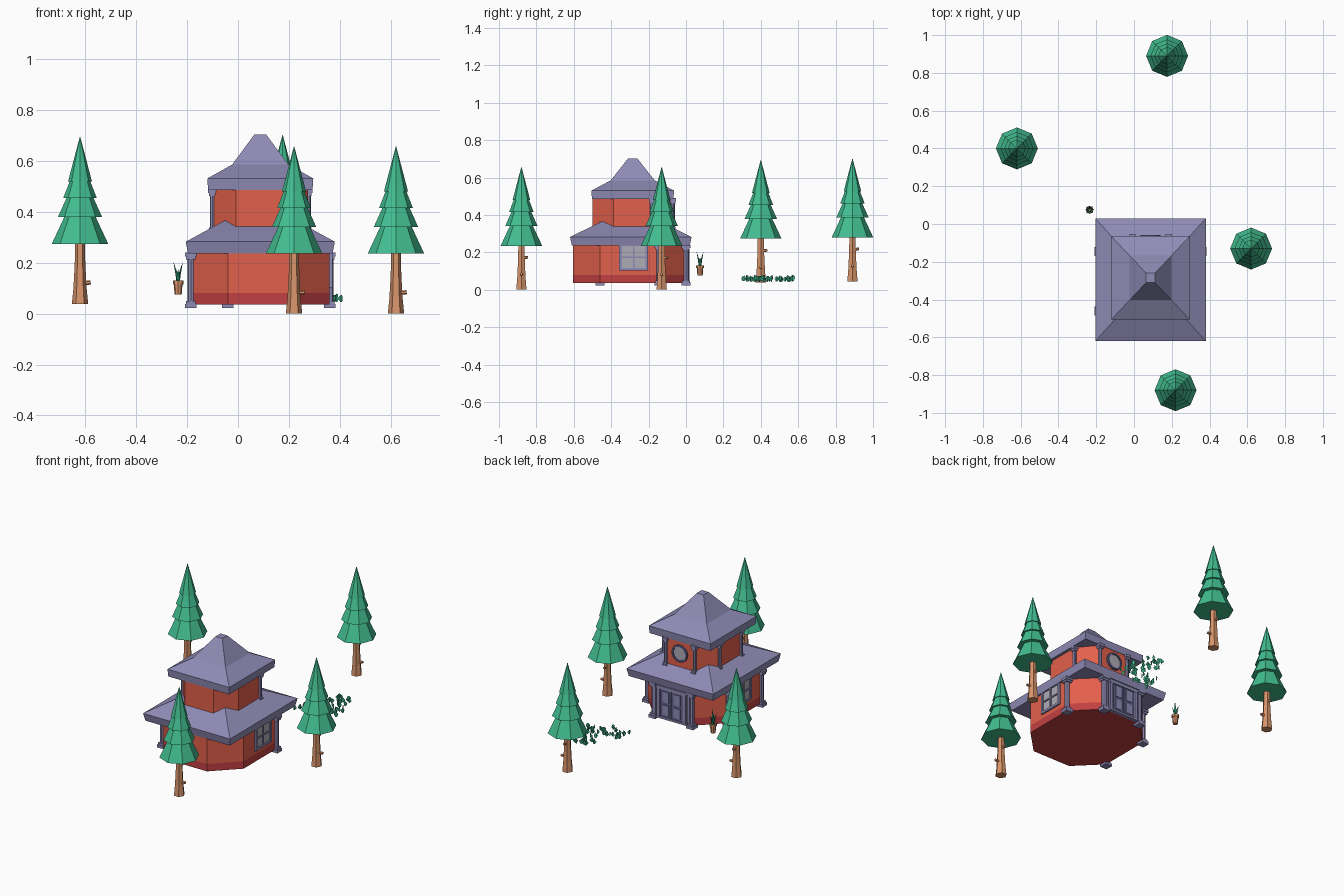
import bpy, bmesh, math, random
from mathutils import Matrix, Vector

if "Cube" in bpy.data.objects:
    bpy.data.objects.remove(bpy.data.objects["Cube"])

random.seed(4)


def mat(name, r, g, b):
    m = bpy.data.materials.new(name)
    m.diffuse_color = [(c / 255) ** 2.2 for c in (r, g, b)] + [1]
    m.use_nodes = True
    m.node_tree.nodes["Principled BSDF"].inputs["Base Color"].default_value = m.diffuse_color
    return m


GREEN = mat("foliage_green", 68, 188, 144)
LEAF = mat("leaf_green", 45, 140, 105)
BARK = mat("bark", 214, 146, 106)
RED = mat("wall_red", 226, 96, 76)
BASE = mat("base_red", 192, 66, 68)
ROOF = mat("roof_purple", 142, 138, 180)
DOOR = mat("door_purple", 98, 94, 136)
GLASS = mat("glass", 172, 170, 180)


def finish(name, bm, m):
    me = bpy.data.meshes.new(name)
    bmesh.ops.recalc_face_normals(bm, faces=bm.faces)
    bm.to_mesh(me)
    bm.free()
    ob = bpy.data.objects.new(name, me)
    me.materials.append(m)
    bpy.context.collection.objects.link(ob)
    return ob


def loft(bm, rings):
    """Skin a list of equal-length point loops and cap both ends."""
    vs = [[bm.verts.new(p) for p in r] for r in rings]
    n = len(vs[0])
    for a, b in zip(vs, vs[1:]):
        for i in range(n):
            bm.faces.new((a[i], a[(i + 1) % n], b[(i + 1) % n], b[i]))
    bm.faces.new(vs[0][::-1])
    bm.faces.new(vs[-1])


def ring(x, y, z, r, n=8, rot=0.0):
    return [(x + r * math.cos(rot + math.tau * i / n),
             y + r * math.sin(rot + math.tau * i / n), z) for i in range(n)]


def rect(x, y, z, hx, hy):
    return [(x - hx, y - hy, z), (x + hx, y - hy, z), (x + hx, y + hy, z), (x - hx, y + hy, z)]


def octagon(x, y, z, hx, hy, cx, cy):
    half = [(hx, -hy + cy), (hx, hy - cy), (hx - cx, hy), (-hx + cx, hy)]
    return [(x + s * a, y + s * b, z) for s in (1, -1) for a, b in half]


def box(bm, c, s):
    bmesh.ops.create_cube(bm, size=1, matrix=Matrix.Translation(c) @ Matrix.Diagonal((*s, 1)))


def rod(bm, p, q, r0, r1, n=6):
    p, q = Vector(p), Vector(q)
    d = q - p
    m = Matrix.Translation((p + q) / 2) @ d.to_track_quat('Z', 'Y').to_matrix().to_4x4()
    bmesh.ops.create_cone(bm, cap_ends=True, segments=n, radius1=r0, radius2=r1, depth=d.length, matrix=m)


# Pine trees: flared trunk, two branch stubs, four stacked octagonal skirts
def tree(i, x, y, z):
    bm = bmesh.new()
    loft(bm, [ring(x, y, z + h, r, 6) for h, r in ((0, .032), (.06, .026), (.15, .021), (.27, .018))])
    rod(bm, (x, y, z + .08), (x + .042, y, z + .084), .009, .008)
    rod(bm, (x, y, z + .168), (x, y + .035, z + .174), .009, .007)
    finish(f"tree_trunk_{i}", bm, BARK)
    bm = bmesh.new()
    for z0, r0, z1, r1 in ((.235, .111, .355, .055), (.34, .087, .44, .042),
                           (.415, .066, .50, .033), (.48, .047, .655, .001)):
        loft(bm, [ring(x, y, z + z0, r0), ring(x, y, z + z1, r1)])
    finish(f"tree_crown_{i}", bm, GREEN)


for i, t in enumerate([(-.62, .40, .038), (.22, -.88, 0), (.62, -.13, 0), (.175, .89, .045)]):
    tree(i, *t)

# House walls: chamfered lower and upper storeys
HX, LY, UY = .0875, -.3025, -.285
LOW = (.2725, .3025, .145, .145)
UP = (.188, .215, .092, .112)
for name, y, z0, z1, dims, m in (("wall_base", LY, .035, .08, LOW, BASE),
                                 ("lower_wall", LY, .08, .26, LOW, RED),
                                 ("upper_wall", UY, .26, .50, UP, RED)):
    bm = bmesh.new()
    loft(bm, [octagon(HX, y, z, *dims) for z in (z0, z1)])
    finish(name, bm, m)

# Roofs: square eave slab with a concave hipped slope
for name, y, hx, hy, prof in (
        ("lower_roof", -.295, .2925, .325, ((.97, .236), (1, .282), (.48, .365), (.30, .40))),
        ("upper_roof", UY, .208, .221, ((.985, .485), (1, .53), (.53, .585), (.11, .703)))):
    bm = bmesh.new()
    loft(bm, [rect(HX, y, z, hx * k, hy * k) for k, z in prof])
    finish(name, bm, ROOF)


# Columns on the back and left corners of each storey
def column(name, x, y, z0, z1, r):
    bm = bmesh.new()
    loft(bm, [ring(x, y, z, r) for z in (z0, z1)])
    for z, k, h in ((z0 + .008, 1.65, .016), (z0 + .022, 1.3, .012),
                    (z1 - .008, 1.65, .016), (z1 - .022, 1.3, .012)):
        box(bm, (x, y, z), (2 * r * k, 2 * r * k, h))
    finish(name, bm, ROOF)


for label, y, dims, z0, z1, r in (("lower", LY, LOW, .022, .24, .014), ("upper", UY, UP, .31, .49, .010)):
    pts = octagon(HX, y, 0, *dims)
    for i in (1, 2, 3, 4, 5):
        px, py = pts[i][:2]
        if i in (4, 5):
            py = pts[1 if i == 4 else 0][1]
            px = HX - dims[0]
        column(f"{label}_column_{i}", px, py, z0, z1, r)

# Double door filling the back face
bm = bmesh.new()
box(bm, (HX, .002, .137), (.25, .012, .204))
for s in (-1, 1):
    box(bm, (HX + s * .088, .008, .13), (.02, .022, .19))
    box(bm, (HX + s * .115, .006, .13), (.012, .018, .19))
box(bm, (HX, .008, .222), (.20, .024, .02))
box(bm, (HX, .006, .041), (.20, .03, .012))
finish("door_frame", bm, ROOF)
bm = bmesh.new()
for s in (-1, 1):
    box(bm, (HX + s * .038, .009, .13), (.07, .01, .166))
finish("door_leaves", bm, DOOR)
bm = bmesh.new()
for s in (-1, 1):
    for z, h in ((.09, .06), (.17, .065)):
        box(bm, (HX + s * .038, .014, z), (.042, .008, h))
finish("door_panels", bm, ROOF)

# Side windows with cross bars
for side, s in (("left", -1), ("right", 1)):
    x, y, z, w, h = HX + s * LOW[0], -.28, .175, .14, .13
    bm = bmesh.new()
    box(bm, (x, y, z), (.008, w, h))
    finish(f"{side}_window_glass", bm, GLASS)
    bm = bmesh.new()
    for k in (-1, 0, 1):
        t = .008 if k == 0 else .014
        box(bm, (x, y + k * w / 2, z), (.02, t, h + .014))
        box(bm, (x, y, z + k * h / 2), (.02, w, t))
    finish(f"{side}_window_frame", bm, ROOF)

# Round window on the upper back face
yb = UY + UP[1]
bm = bmesh.new()
rod(bm, (HX, yb - .01, .415), (HX, yb + .005, .415), .042, .042, 16)
finish("round_window_glass", bm, GLASS)
bm = bmesh.new()
prof = ((.042, 0), (.042, .011), (.052, .011), (.052, 0))
grid = [[bm.verts.new((HX + r * math.cos(a), yb + d, .415 + r * math.sin(a))) for r, d in prof]
        for a in (math.tau * i / 16 for i in range(16))]
for i in range(16):
    for j in range(4):
        a, b = grid[i], grid[(i + 1) % 16]
        bm.faces.new((a[j], a[(j + 1) % 4], b[(j + 1) % 4], b[j]))
finish("round_window_frame", bm, DOOR)

# Potted plant
X, Y = -.235, .075
bm = bmesh.new()
loft(bm, [ring(X, Y, z, r) for z, r in
          ((.075, .014), (.115, .017), (.115, .021), (.13, .021), (.13, .017), (.122, .016))])
finish("plant_pot", bm, BARK)
bm = bmesh.new()
for i in range(8):
    a = math.tau * i / 8
    h, out = (.085, .022) if i % 2 else (.055, .018)
    d, t = Vector((math.cos(a), math.sin(a), 0)), Vector((-math.sin(a), math.cos(a), 0))
    root = Vector((X, Y, .12))
    rows = [root + d * out * f * f + d * .005 + Vector((0, 0, h * f)) for f in (0, .45, 1)]
    v = [bm.verts.new(p + t * w) for p, w in
         ((rows[0], -.004), (rows[0], .004), (rows[1], .006), (rows[1], -.006), (rows[2], 0))]
    bm.faces.new(v[:4])
    bm.faces.new((v[3], v[2], v[4]))
finish("plant_leaves", bm, LEAF)

# Ground shrubs: clusters of small upright curled leaves
for n, (x, y) in enumerate([(.31, .535), (.215, .36), (.35, .405)]):
    bm = bmesh.new()
    for i in range(5):
        for j in range(5):
            if (i in (0, 4) and j == 2) or (i == 2 and j in (0, 4)):
                continue
            px, py = x + (i - 2) * .021, y + (j - 2) * .021
            a = random.uniform(0, math.tau)
            zc = .06 + random.uniform(-.006, .006)
            lo, hi = [], []
            for k, h in enumerate((.002, .012, .014, .002)):
                lo.append(bm.verts.new((px, py, zc - h)))
                hi.append(bm.verts.new((px, py, zc + h)))
                px += .009 * math.cos(a)
                py += .009 * math.sin(a)
                a += .7
            for k in range(3):
                bm.faces.new((lo[k], lo[k + 1], hi[k + 1], hi[k]))
    finish(f"shrub_{n}", bm, GREEN)
